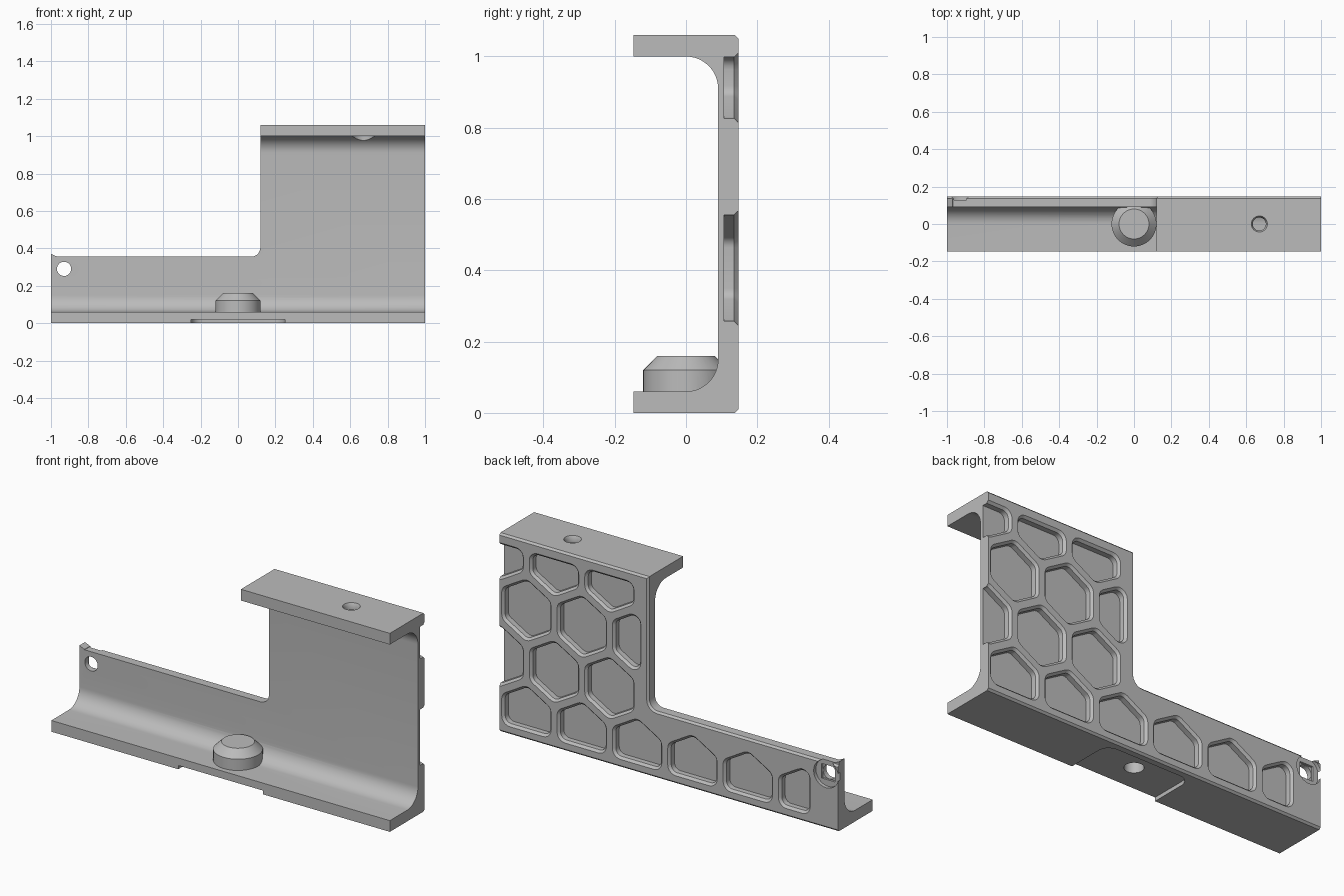
import bpy, bmesh, math
from math import cos, sin, pi, atan2

if "Cube" in bpy.data.objects:
    bpy.data.objects.remove(bpy.data.objects["Cube"], do_unlink=True)

grey = bpy.data.materials.new("plain grey")
grey.use_nodes = True
COLOUR = (0.5, 0.5, 0.5, 1)
grey.diffuse_color = COLOUR
grey.node_tree.nodes["Principled BSDF"].inputs["Base Color"].default_value = COLOUR


def loft(name, rings):
    """Closed solid through rings that share one point count."""
    bm = bmesh.new()
    loops = [[bm.verts.new(p) for p in ring] for ring in rings]
    n = len(loops[0])
    for a, b in zip(loops, loops[1:]):
        for i in range(n):
            j = (i + 1) % n
            bm.faces.new((a[i], a[j], b[j], b[i]))
    bm.faces.new(loops[0])
    bm.faces.new(loops[-1])
    bmesh.ops.recalc_face_normals(bm, faces=bm.faces)
    mesh = bpy.data.meshes.new(name)
    bm.to_mesh(mesh)
    bm.free()
    mesh.materials.append(grey)
    obj = bpy.data.objects.new(name, mesh)
    bpy.context.collection.objects.link(obj)
    return obj


def boolean(target, tool, operation="DIFFERENCE"):
    mod = target.modifiers.new("join", "BOOLEAN")
    mod.operation, mod.solver, mod.object = operation, "EXACT", tool
    bpy.context.view_layer.objects.active = target
    bpy.ops.object.modifier_apply(modifier=mod.name)
    bpy.data.objects.remove(tool, do_unlink=True)


def rounded(core, r, steps=5):
    """Grow a convex anticlockwise polygon by r with round corners."""
    out = []
    n = len(core)
    for i, (x, y) in enumerate(core):
        px, py = core[i - 1]
        qx, qy = core[(i + 1) % n]
        start = atan2(y - py, x - px) - pi / 2
        turn = (atan2(qy - y, qx - x) - pi / 2 - start) % (2 * pi)
        for k in range(steps + 1):
            a = start + turn * k / steps
            out.append((x + r * cos(a), y + r * sin(a)))
    return out


def clip(poly, axis, limit, sign):
    """Keep the part of a polygon on one side of an axis line."""
    out = []
    for a, b in zip(poly, poly[1:] + poly[:1]):
        da, db = sign * (a[axis] - limit), sign * (b[axis] - limit)
        if da >= 0:
            out.append(a)
        if da * db < 0:
            t = da / (da - db)
            out.append((a[0] + t * (b[0] - a[0]), a[1] + t * (b[1] - a[1])))
    return out


def rect(x0, x1, y0, y1):
    return [(x0, y0), (x1, y0), (x1, y1), (x0, y1)]


def circle(r, x, y, n=40):
    return [(x + r * cos(2 * pi * i / n), y + r * sin(2 * pi * i / n)) for i in range(n)]


def along_y(ring, y):
    return [(a, y, b) for a, b in ring]


def along_z(ring, z):
    return [(a, b, z) for a, b in ring]


FRONT, BACK, WALL, TOP = -0.147, 0.147, 0.09, 1.06
FLANGE, FILLET, CH = 0.06, 0.09, 0.01

# C-shaped channel: half profile mirrored about mid height
half = [(BACK, CH), (BACK - CH, 0), (FRONT, 0), (FRONT, FLANGE)]
half = half[::1] + [(FILLET * sin(a), FLANGE + FILLET * (1 - cos(a)))
                    for a in [pi / 2 * k / 12 for k in range(13)]]
profile = half + [(y, TOP - z) for y, z in reversed(half)]
body = loft("bracket_body", [[(x, y, z) for y, z in profile] for x in (-1, 1)])

# Step above the long low arm, with a rounded inner corner and chamfered back
R = 0.05
step = rect(-1.5, 0.12 - R, 0.355 + R, 1.5)
boolean(body, loft("step_cutter", [along_y(rounded(step, r), y) for r, y in
        ((R, -0.3), (R, BACK - CH), (R + CH, BACK), (R + CH, 0.2))]))

# Small raised lip at the end of the arm
lip = [(-1, 0.34), (-0.96, 0.34), (-0.97, 0.357), (-1, 0.37)]
boolean(body, loft("lip", [along_y(lip, y) for y in (WALL, BACK - CH)]), "UNION")

# Locating peg
boolean(body, loft("peg", [along_z(circle(r, 0, 0, 48), z) for r, z in
        ((0.12, 0.03), (0.12, 0.12), (0.08, 0.16))]), "UNION")

# Recess under the base, and the blind hole into the peg
recess = rounded(rect(-0.19, 0.19, -0.4, 0.045), 0.06)
boolean(body, loft("recess_cutter", [along_z(recess, z) for z in (-0.1, 0.02)]))
boolean(body, loft("peg_hole_cutter", [along_z(circle(0.047, 0, 0), z) for z in (-0.1, 0.11)]))

# Screw hole through the top flange, wide below
boolean(body, loft("top_hole_cutter", [along_z(circle(r, 0.67, 0), z) for r, z in
        ((0.06, 0.9), (0.06, 1.025), (0.035, 1.026), (0.035, 1.045), (0.043, TOP), (0.043, 1.1))]))

# Hole through the arm end, with a round and a square pocket behind it
HX, HZ = -0.93, 0.29
boolean(body, loft("arm_hole_cutter", [along_y(circle(0.038, HX, HZ), y) for y in (-0.3, 0.3)]))
boolean(body, loft("round_pocket_cutter", [along_y(circle(0.073, HX, HZ), y) for y in (0.128, 0.3)]))
square = rect(HX - 0.039, HX + 0.039, HZ - 0.039, HZ + 0.039)
boolean(body, loft("square_pocket_cutter", [along_y(square, y) for y in (0.117, 0.3)]))

# Honeycomb pockets in the back, clipped to the wall outline
ROUND, FLARE, PITCH, ROW = 0.035, 0.012, 0.327, 0.2845
CORE = (0.134 - ROUND) / cos(pi / 6)
for row, count in enumerate((6, 3, 3, 3)):
    z = 0.122 + ROW * row
    x_start = 0.84 if row % 2 == 0 else 0.84 + PITCH / 2
    x_min = -0.825 if row == 0 else 0.175
    for col in range(count):
        x = x_start - PITCH * col
        cell = [(x + CORE * cos(a), z + CORE * sin(a))
                for a in [pi / 6 + pi / 3 * k for k in range(6)]]
        cell = clip(cell, 0, x_min + ROUND, 1)
        cell = clip(cell, 1, 0.055 + ROUND, 1)
        cell = clip(cell, 1, 0.998 - ROUND, -1)
        boolean(body, loft("pocket_cutter", [along_y(rounded(cell, r), y) for r, y in
                ((ROUND, 0.107), (ROUND, BACK - FLARE), (ROUND + FLARE, BACK),
                 (ROUND + FLARE, 0.2))]))

bpy.ops.object.select_all(action="DESELECT")
body.select_set(True)
bpy.context.view_layer.objects.active = body
bpy.ops.object.shade_smooth_by_angle(angle=math.radians(30))
